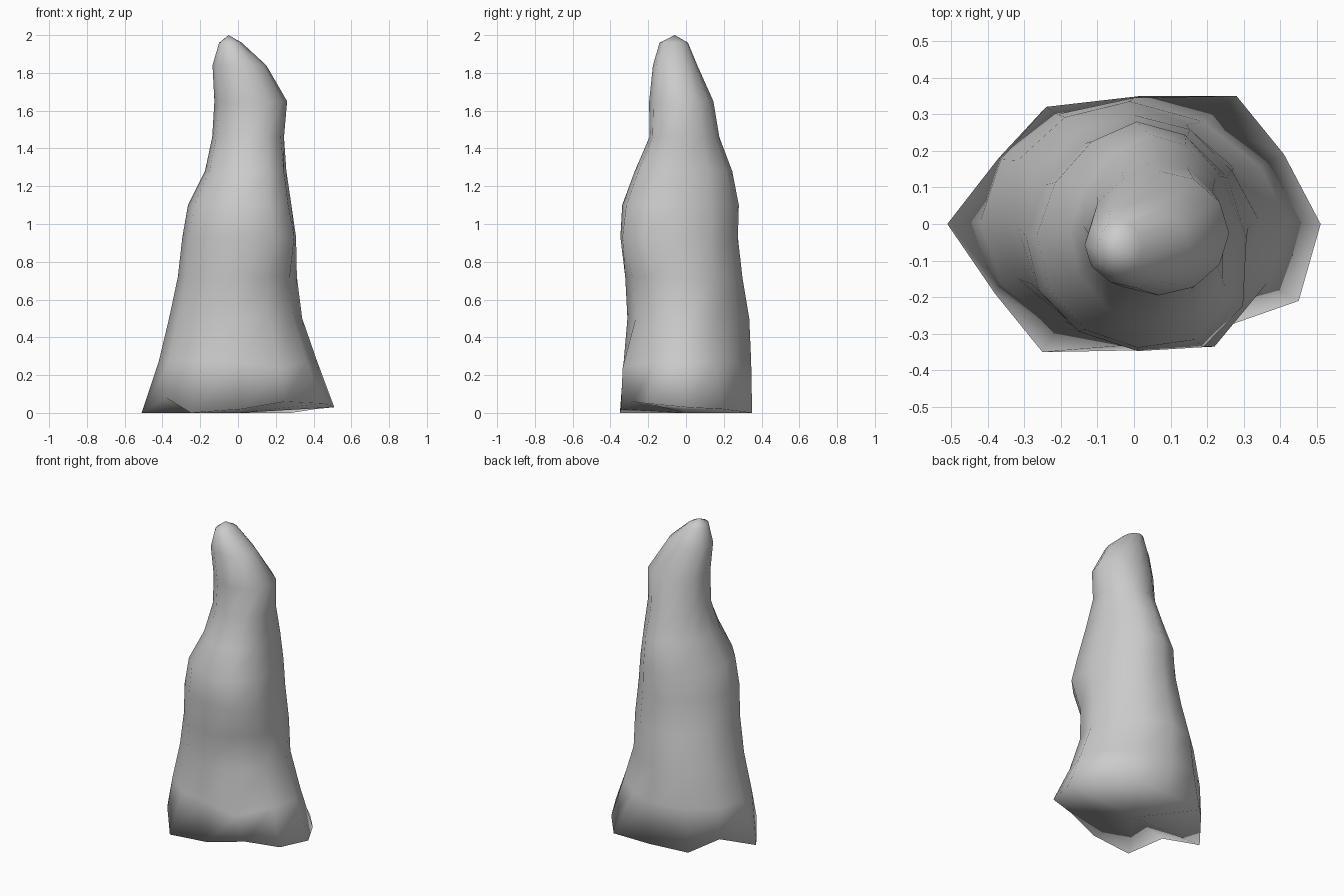
import bpy, bmesh, math

if "Cube" in bpy.data.objects:
    bpy.data.objects.remove(bpy.data.objects["Cube"])

SIDES = 12

# Uneven foot outline, counter-clockwise from +x
foot = [(.51, 0, .03), (.41, .19, .02), (.28, .35, 0), (.02, .35, 0),
        (-.24, .32, 0), (-.37, .18, .07), (-.51, 0, 0), (-.38, -.19, .08),
        (-.25, -.35, 0), (.02, -.345, .02), (.25, -.28, .06), (.45, -.21, .05)]

# Rings up the spire: z, x min, x max, y min, y max, lean to front right
rings = [(.27, -.42, .42, -.33, .345, 0),
         (.50, -.365, .34, -.31, .335, 0),
         (.72, -.32, .31, -.32, .30, .01),
         (.93, -.30, .295, -.335, .28, .07),
         (1.10, -.27, .275, -.33, .285, .045),
         (1.28, -.18, .25, -.265, .25, .035),
         (1.46, -.14, .24, -.19, .18, .02),
         (1.65, -.125, .26, -.195, .145, 0),
         (1.84, -.135, .15, -.175, .06, 0),
         (1.96, -.10, .02, -.14, .01, 0)]


def ring_points(z, x0, x1, y0, y1, lean):
    cx, cy = (x0 + x1) / 2, (y0 + y1) / 2
    rx, ry = (x1 - x0) / 2, (y1 - y0) / 2
    points = []
    for i in range(SIDES):
        a = 2 * math.pi * i / SIDES
        c = math.cos(a + math.pi / 4)
        d = .7 * (lean if c > 0 else min(lean, .03)) * c ** 4
        points.append((cx + rx * math.cos(a) + d, cy + ry * math.sin(a) - d, z))
    return points


layers = [foot] + [ring_points(*r) for r in rings]
layers[1][10] = (.22, -.335, .24)    # bulge overhanging the front notch
for k in (1, 2):                     # flattened back right corner
    for i in (1, 2):
        x, y, z = layers[k][i]
        layers[k][i] = (x - .02, y - .02, z)

bm = bmesh.new()
loops = [[bm.verts.new(p) for p in layer] for layer in layers]

# Sides
for low, high in zip(loops, loops[1:]):
    for i in range(SIDES):
        j = (i + 1) % SIDES
        bm.faces.new((low[i], low[j], high[j], high[i]))

# Tip and underside
tip = bm.verts.new((-.05, -.06, 2))
under = bm.verts.new((0, 0, 0))
for i in range(SIDES):
    j = (i + 1) % SIDES
    bm.faces.new((loops[-1][i], loops[-1][j], tip))
    bm.faces.new((loops[0][j], loops[0][i], under))

bmesh.ops.recalc_face_normals(bm, faces=bm.faces)
for f in bm.faces:
    f.smooth = True
mesh = bpy.data.meshes.new("rock_spire")
bm.to_mesh(mesh)
bm.free()
bpy.context.collection.objects.link(bpy.data.objects.new("rock_spire", mesh))
